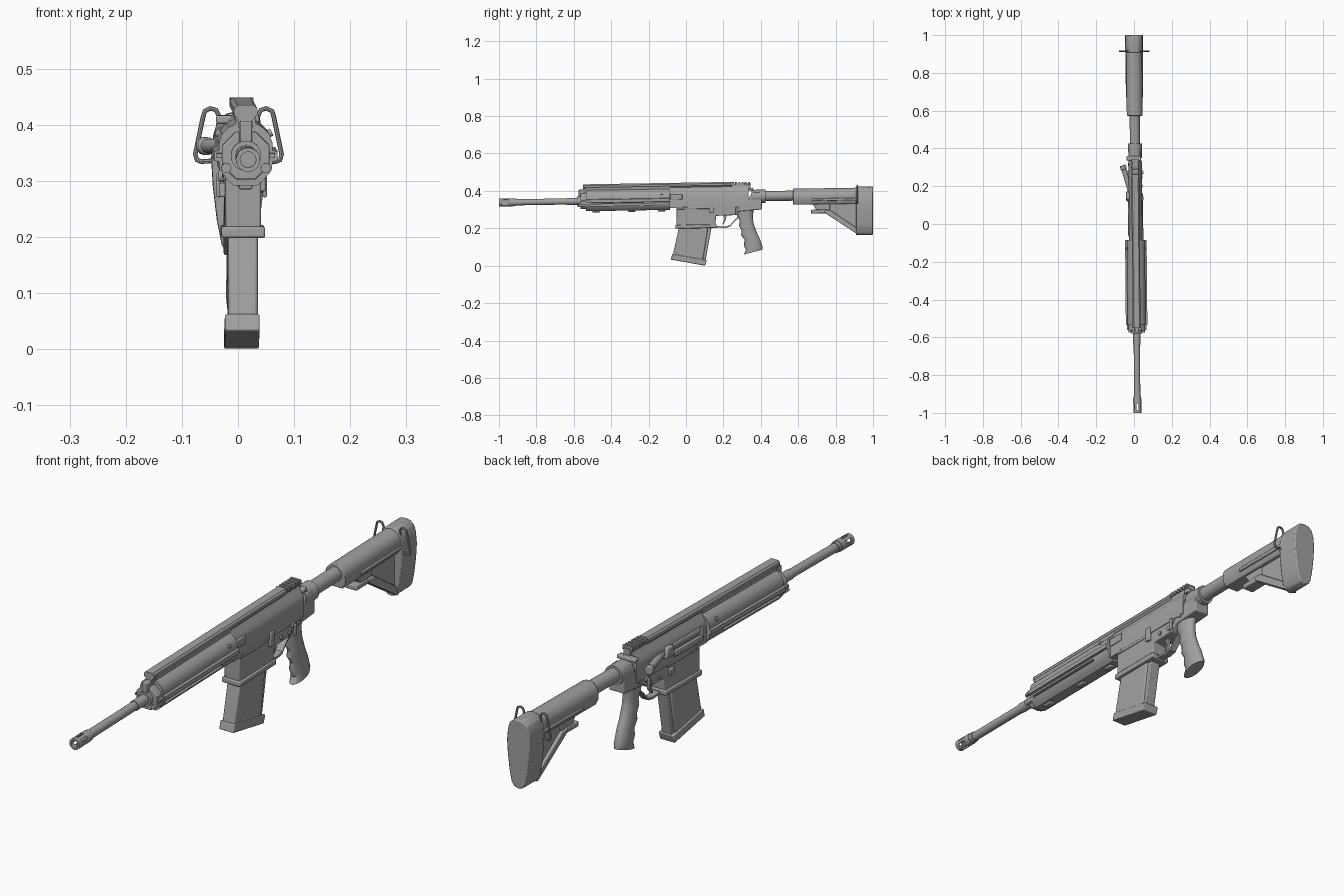
import bpy, bmesh, math
from mathutils import Matrix, Vector

metal = bpy.data.materials.new("grey_metal")
metal.diffuse_color = (0.36, 0.36, 0.36, 1)
parts = []


def finish(name, bm, bevel=0.0):
    bmesh.ops.recalc_face_normals(bm, faces=bm.faces)
    me = bpy.data.meshes.new(name)
    bm.to_mesh(me)
    bm.free()
    me.materials.append(metal)
    ob = bpy.data.objects.new(name, me)
    bpy.context.collection.objects.link(ob)
    if bevel:
        mod = ob.modifiers.new("bevel", 'BEVEL')
        mod.width, mod.segments, mod.limit_method = bevel, 2, 'ANGLE'
    parts.append(ob)
    return ob


def bridge(name, rings, bevel=0.0):
    """Skin a list of equal-length point rings and cap both ends."""
    bm = bmesh.new()
    vs = [[bm.verts.new(p) for p in r] for r in rings]
    n = len(vs[0])
    for a, b in zip(vs, vs[1:]):
        for i in range(n):
            bm.faces.new((a[i], a[(i + 1) % n], b[(i + 1) % n], b[i]))
    bm.faces.new(vs[0])
    bm.faces.new(vs[-1])
    return finish(name, bm, bevel)


def side_prism(name, pts, x0, x1, bevel=0.0):
    return bridge(name, [[(x, y, z) for y, z in pts] for x in (x0, x1)], bevel)


def long_prism(name, pts, y0, y1, bevel=0.0):
    return bridge(name, [[(x, y, z) for x, z in pts] for y in (y0, y1)], bevel)


def box(name, x0, x1, y0, y1, z0, z1, bevel=0.0):
    return side_prism(name, [(y0, z0), (y1, z0), (y1, z1), (y0, z1)], x0, x1, bevel)


def rod(name, p, q, r, r2=None, n=24, bevel=0.0):
    p, q = Vector(p), Vector(q)
    m = Matrix.Translation((p + q) / 2) @ (q - p).to_track_quat('Z', 'Y').to_matrix().to_4x4()
    bm = bmesh.new()
    bmesh.ops.create_cone(bm, cap_ends=True, segments=n, radius1=r,
                          radius2=r if r2 is None else r2, depth=(q - p).length, matrix=m)
    return finish(name, bm, bevel)


def cut(ob, cutter):
    mod = ob.modifiers.new("cut", 'BOOLEAN')
    mod.operation, mod.object, mod.solver = 'DIFFERENCE', cutter, 'EXACT'
    bpy.context.view_layer.objects.active = ob
    bpy.ops.object.modifier_apply(modifier="cut")
    parts.remove(cutter)
    bpy.data.objects.remove(cutter)


def mirror(half):
    return half + [(-x, z) for x, z in reversed(half) if x > 0]


def wire(name, pts, r):
    cu = bpy.data.curves.new(name, 'CURVE')
    cu.dimensions, cu.bevel_depth, cu.bevel_resolution = '3D', r, 2
    cu.use_fill_caps = True
    sp = cu.splines.new('POLY')
    sp.points.add(len(pts) - 1)
    for s, p in zip(sp.points, pts):
        s.co = (*p, 1)
    tmp = bpy.data.objects.new(name, cu)
    bpy.context.collection.objects.link(tmp)
    bm = bmesh.new()
    bm.from_mesh(tmp.evaluated_get(bpy.context.evaluated_depsgraph_get()).to_mesh())
    bpy.data.objects.remove(tmp)
    return finish(name, bm)


# barrel and slotted muzzle
rod("barrel", (0, -0.95, 0), (0, -0.5, 0), 0.0165)
rod("barrel_collar", (0, -0.64, 0), (0, -0.5, 0), 0.019)
muzzle = rod("muzzle", (0, -1, 0), (0, -0.925, 0), 0.0215)
cut(muzzle, rod("bore", (0, -1.01, 0), (0, -0.945, 0), 0.014))
for k in range(3):
    c = box("slot", -0.005, 0.005, -0.985, -0.95, -0.04, 0.04)
    c.data.transform(Matrix.Rotation(math.pi * k / 3, 4, 'Y'))
    cut(muzzle, c)
rod("muzzle_nut", (0, -0.925, 0), (0, -0.91, 0), 0.0195)

# handguard with side ribs, end plate and lower details
guard = mirror([(0.019, 0.073), (0.017, 0.058), (0.03, 0.05), (0.042, 0.038), (0.048, 0.022),
                (0.048, 0.009), (0.057, 0.007), (0.057, -0.009), (0.048, -0.011),
                (0.046, -0.027), (0.03, -0.046), (0.02, -0.054)])
guard_ob = long_prism("handguard", guard, -0.535, -0.085)
for s in (1, -1):
    cut(guard_ob, box("slot", min(s * 0.036, s * 0.06), max(s * 0.036, s * 0.06),
                      -0.52, -0.17, -0.027, -0.018))
    rod("guard_screw", (s * 0.04, -0.13, 0.03), (s * 0.05, -0.13, 0.035), 0.007, n=12)
    rod("end_lug", (s * 0.035, -0.575, -0.022), (s * 0.035, -0.52, -0.022), 0.009, n=12)
    box("end_ear", s * 0.042 - 0.01, s * 0.042 + 0.01, -0.56, -0.53, -0.004, 0.004)
plate = [(0.046 * math.cos(a), 0.046 * math.sin(a))
         for a in [math.pi * (k + 0.5) / 4 for k in range(8)]]
long_prism("end_plate", plate, -0.565, -0.53, 0.003)
rod("barrel_nut", (0, -0.58, 0), (0, -0.53, 0), 0.027)
box("gas_block", -0.011, 0.011, -0.575, -0.52, 0.02, 0.062, 0.003)
for y in (-0.5, -0.31, -0.15):
    box("lower_lug", -0.012, 0.012, y, y + 0.04, -0.061, -0.05, 0.003)

# full length top rail, with teeth at the rear
long_prism("top_rail", mirror([(0.015, 0.09), (0.021, 0.083), (0.021, 0.073), (0.013, 0.064),
                               (0.013, 0.05)]), -0.55, 0.245)
box("rear_rail", -0.014, 0.014, 0.24, 0.345, 0.05, 0.082)
for k in range(6):
    box("rail_tooth", -0.021, 0.021, 0.246 + 0.017 * k, 0.256 + 0.017 * k, 0.073, 0.089, 0.001)

# upper receiver with ejection port
upper = long_prism("upper_receiver", mirror([(0.013, 0.067), (0.02, 0.052), (0.03, 0.038),
                                             (0.035, 0.02), (0.035, -0.045)]), -0.09, 0.335)
cut(upper, box("port", -0.05, -0.022, -0.065, 0.115, -0.012, 0.026))
rod("bolt_carrier", (-0.012, -0.06, 0.006), (-0.012, 0.11, 0.006), 0.016)
box("port_cover", -0.04, -0.034, -0.065, 0.115, -0.026, -0.013, 0.002)
side_prism("case_deflector", [(0.12, -0.01), (0.175, -0.01), (0.165, 0.03), (0.13, 0.03)],
           -0.049, -0.03, 0.005)
rod("forward_assist", (-0.026, 0.17, 0.005), (-0.062, 0.295, 0.003), 0.013)
rod("assist_button", (-0.06, 0.288, 0.003), (-0.067, 0.31, 0.003), 0.016, bevel=0.003)
box("charging_handle", -0.018, 0.018, 0.3, 0.358, 0.042, 0.056, 0.003)
box("charging_latch", -0.045, 0.032, 0.335, 0.36, 0.042, 0.057, 0.004)
box("upper_block", 0.03, 0.04, -0.085, -0.02, 0.0, 0.03, 0.003)

# lower receiver, magazine well and receiver details
side_prism("lower_receiver", [(-0.052, -0.03), (-0.05, -0.14), (0.158, -0.14), (0.16, -0.09),
                              (0.26, -0.088), (0.285, -0.068), (0.405, -0.06), (0.405, 0.015),
                              (0.39, 0.035), (0.355, 0.035), (0.33, -0.01), (0.32, -0.03)],
           -0.032, 0.032, 0.004)
box("magwell_flange", -0.039, 0.039, -0.056, 0.164, -0.155, -0.135, 0.004)
rod("tube_collar", (0, 0.35, 0.01), (0, 0.425, 0.01), 0.036)
for y, z in ((-0.03, -0.04), (0.315, -0.045), (0.2, -0.07), (0.25, -0.072)):
    rod("pin", (-0.037, y, z), (0.037, y, z), 0.008, n=12)
box("receiver_rib", -0.036, 0.036, -0.045, 0.15, -0.052, -0.04, 0.003)
box("bolt_catch", 0.03, 0.042, 0.125, 0.148, -0.075, -0.02, 0.003)
box("magazine_button", -0.042, -0.03, 0.115, 0.14, -0.085, -0.06, 0.003)
for s in (1, -1):
    rod("selector_hub", (s * 0.03, 0.272, -0.05), (s * 0.041, 0.272, -0.05), 0.011, n=16)
    box("selector_lever", s * 0.041 - 0.004, s * 0.041 + 0.004, 0.265, 0.279, -0.088, -0.045, 0.003)

# trigger and its guard
guard_path = [(0.155, -0.1), (0.155, -0.135), (0.165, -0.148), (0.205, -0.152),
              (0.235, -0.146), (0.262, -0.115), (0.285, -0.095)]
bridge("trigger_guard", [[(x, y, z + dz) for x, dz in
                          ((-0.014, -0.004), (0.014, -0.004), (0.014, 0.004), (-0.014, 0.004))]
                         for y, z in guard_path])
side_prism("trigger", [(0.2, -0.08), (0.218, -0.08), (0.214, -0.11), (0.2, -0.138),
                       (0.195, -0.136), (0.203, -0.11)], -0.006, 0.006)

# slanted magazine
side_prism("magazine", [(-0.032, -0.12), (-0.07, -0.295), (0.09, -0.33), (0.122, -0.12)],
           -0.027, 0.026, 0.005)
side_prism("magazine_spine", [(0.1, -0.12), (0.07, -0.31), (0.104, -0.33), (0.142, -0.12)],
           -0.021, 0.02, 0.003)
side_prism("magazine_base", [(-0.073, -0.29), (-0.081, -0.32), (0.102, -0.3555), (0.112, -0.326)],
           -0.033, 0.029, 0.003)

# pistol grip: front point, rear point, half width, with finger swells
rings = []
for fy, fz, ry, rz, w in ((0.262, -0.06, 0.365, -0.05, 0.026), (0.272, -0.09, 0.358, -0.085, 0.025),
                          (0.287, -0.12, 0.358, -0.11, 0.024), (0.283, -0.145, 0.362, -0.135, 0.025),
                          (0.298, -0.172, 0.37, -0.16, 0.025), (0.294, -0.195, 0.38, -0.185, 0.026),
                          (0.313, -0.222, 0.392, -0.21, 0.026), (0.309, -0.25, 0.402, -0.238, 0.027),
                          (0.32, -0.275, 0.409, -0.26, 0.027), (0.308, -0.3, 0.409, -0.275, 0.025)):
    f, r = Vector((0, fy, fz)), Vector((0, ry, rz))
    rings.append([(f + r) / 2 + (f - r) / 2 * math.cos(a) + Vector((w * math.sin(a), 0, 0))
                  for a in [math.tau * k / 20 for k in range(20)]])
bridge("pistol_grip", rings)

# buffer tube and stock body
rod("buffer_tube", (0, 0.4, 0.011), (0, 0.6, 0.011), 0.027, n=32)
stock = [(0.042 * math.cos(a), 0.006 + 0.042 * math.sin(a))
         for a in [math.pi * k / 16 for k in range(17)]] + \
        [(-0.042, -0.012), (-0.03, -0.037), (0.03, -0.037), (0.042, -0.012)]
long_prism("stock_body", stock, 0.573, 0.925, 0.003)
box("stock_side_rib", -0.046, 0.046, 0.67, 0.92, -0.02, -0.006, 0.004)

# lower stock: thin web with a raised frame
side_prism("stock_web", [(0.69, -0.03), (0.75, -0.075), (0.91, -0.195), (0.92, -0.03)],
           -0.016, 0.016)
side_prism("stock_strut", [(0.735, -0.068), (0.745, -0.086), (0.92, -0.203), (0.92, -0.172),
                           (0.77, -0.068)], -0.027, 0.027, 0.004)
box("stock_lever", -0.024, 0.024, 0.668, 0.755, -0.086, -0.066, 0.004)
side_prism("stock_lever_arm", [(0.672, -0.03), (0.7, -0.07), (0.77, -0.07), (0.77, -0.03)],
           -0.02, 0.02, 0.003)

# butt pad
pad = mirror([(0, 0.053), (0.02, 0.05), (0.036, 0.037), (0.044, 0.012), (0.048, -0.03),
              (0.045, -0.08), (0.038, -0.14), (0.029, -0.185), (0.018, -0.201), (0, -0.206)])
long_prism("butt_pad", pad, 0.908, 1.0, 0.004)

# sling loops beside the stock
for s in (1, -1):
    wire("sling_loop", [(s * x, 0.915, z) for x, z in
                        ((0.04, -0.005), (0.034, 0.045), (0.04, 0.057), (0.05, 0.06), (0.06, 0.055),
                         (0.063, 0.045), (0.077, -0.022), (0.074, -0.032), (0.066, -0.035),
                         (0.042, -0.033))], 0.0042)

# smooth shading, then a slight pitch and yaw for the whole assembly
pose = Matrix(((1, -0.009, 0, 0.009), (0, 1, 0, 0), (0, 0.0165, 1, 0.354), (0, 0, 0, 1)))
bpy.ops.object.select_all(action='DESELECT')
for ob in parts:
    ob.data.transform(pose)
    ob.select_set(True)
bpy.context.view_layer.objects.active = parts[0]
bpy.ops.object.shade_smooth_by_angle(angle=math.radians(35))
